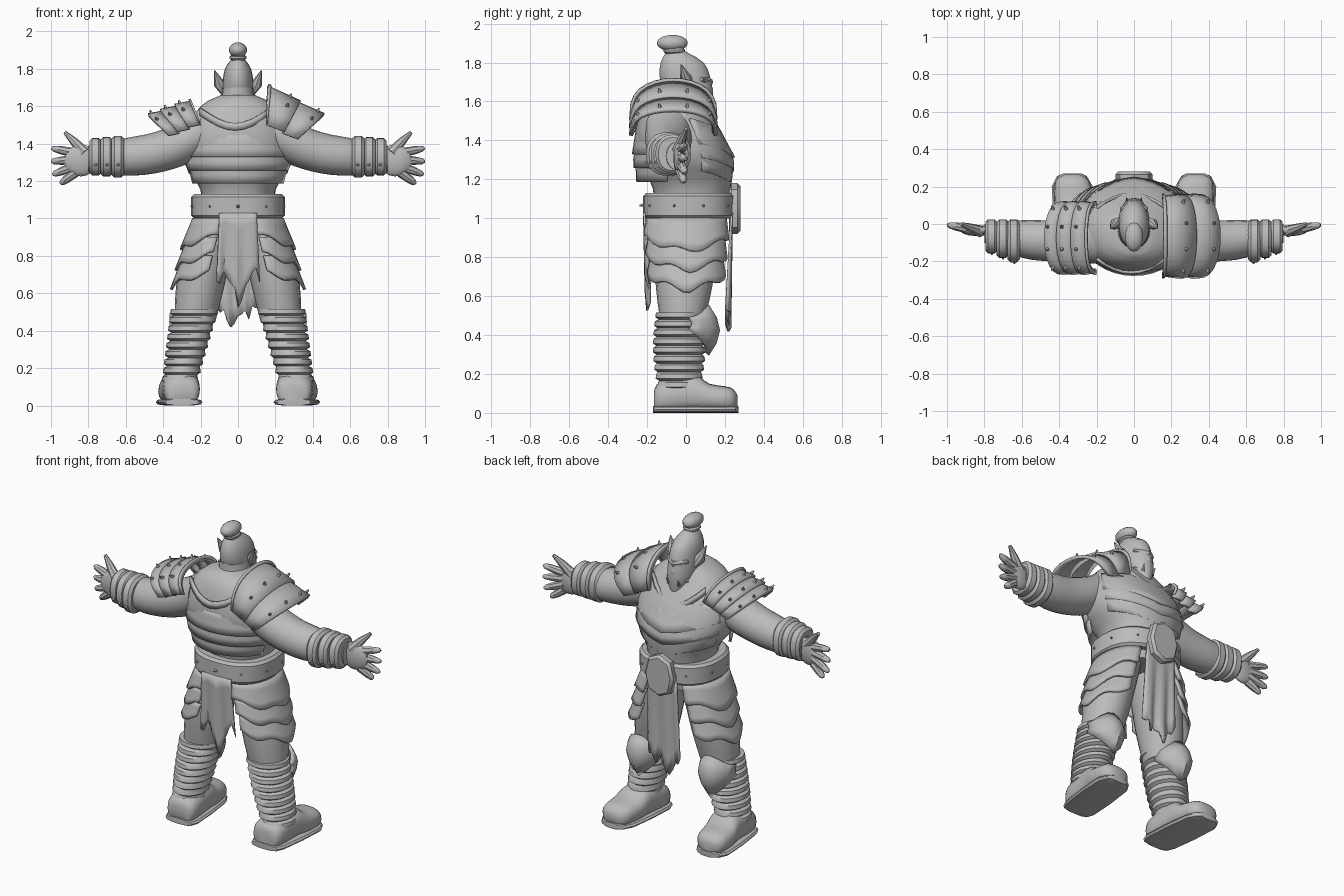
import bpy, bmesh, math, random
from math import sin, cos, pi, tau
from mathutils import Vector

random.seed(4)
if "Cube" in bpy.data.objects:
    bpy.data.objects.remove(bpy.data.objects["Cube"], do_unlink=True)

colour = (.5, .5, .5, 1)
grey = bpy.data.materials.new("plain_grey")
grey.use_nodes = True
grey.diffuse_color = colour
grey.node_tree.nodes["Principled BSDF"].inputs["Base Color"].default_value = colour


def mix(start, end, amount):
    return start + (end - start) * amount


def finish(name, bm, mirror=False, thickness=0):
    """Turn a bmesh into a shaded object, optionally thickened and mirrored."""
    if not thickness:
        bmesh.ops.recalc_face_normals(bm, faces=bm.faces)
    mesh = bpy.data.meshes.new(name)
    bm.to_mesh(mesh)
    bm.free()
    mesh.materials.append(grey)
    part = bpy.data.objects.new(name, mesh)
    bpy.context.collection.objects.link(part)
    if thickness:
        solidify = part.modifiers.new("thickness", "SOLIDIFY")
        solidify.thickness, solidify.offset = thickness, 0
    if mirror:
        part.modifiers.new("mirror", "MIRROR")
    bpy.ops.object.select_all(action="DESELECT")
    part.select_set(True)
    bpy.context.view_layer.objects.active = part
    bpy.ops.object.shade_smooth_by_angle(angle=math.radians(40))


def skin_rings(name, rings, mirror):
    """Join rings of points into one closed surface."""
    bm = bmesh.new()
    loops = [[bm.verts.new(point) for point in ring] for ring in rings]
    for lower, upper in zip(loops, loops[1:]):
        for i in range(len(lower)):
            bm.faces.new((lower[i - 1], lower[i], upper[i], upper[i - 1]))
    bm.faces.new(loops[0])
    bm.faces.new(loops[-1])
    finish(name, bm, mirror)


def spline(stations, steps):
    """Smooth curve through sparse stations."""
    padded = [stations[0], *stations, stations[-1]]
    result = []
    for a, b, c, d in zip(padded, padded[1:], padded[2:], padded[3:]):
        for step in range(steps):
            t = step / steps
            result.append([q + t / 2 * (r - p + t * (2 * p - 5 * q + 4 * r - s + t * (3 * (q - r) + s - p)))
                           for p, q, r, s in zip(a, b, c, d)])
    return result + [stations[-1]]


def loft(name, axis, stations, mirror=False, steps=3, sides=20, power=1):
    """Rounded sections: position, first radius, second radius, second centre, first centre."""
    stations = [(*station, 0, 0)[:5] for station in stations]
    rings = []
    for along, radius_a, radius_b, centre_b, centre_a in spline(stations, steps):
        ring = []
        for i in range(sides):
            c, s = cos(tau * i / sides), sin(tau * i / sides)
            a = centre_a + radius_a * math.copysign(abs(c) ** power, c)
            b = centre_b + radius_b * math.copysign(abs(s) ** power, s)
            ring.append({"x": (along, a, b), "y": (a, along, b), "z": (a, b, along)}[axis])
        rings.append(ring)
    skin_rings(name, rings, mirror)


def band(name, axis, low, high, radius_a, radius_b, centre_b, centre_a=0, mirror=False, sides=24, power=.85):
    """Short block with bevelled rims."""
    bevel = .015
    rims = ((low, bevel), (low + bevel, 0), (high - bevel, 0), (high, bevel))
    loft(name, axis, [(at, radius_a - cut, radius_b - cut, centre_b, centre_a) for at, cut in rims],
         mirror, 1, sides, power)


def blob(name, centre, radii, mirror=False):
    bm = bmesh.new()
    bmesh.ops.create_uvsphere(bm, u_segments=14, v_segments=9, radius=1)
    bmesh.ops.scale(bm, vec=radii, verts=bm.verts)
    bmesh.ops.translate(bm, vec=centre, verts=bm.verts)
    finish(name, bm, mirror)


def tube(name, points, radii, mirror=False, sides=8):
    """Round tapering tube through points."""
    points = [Vector(point) for point in points]
    whole = (points[-1] - points[0]).normalized()
    reference = Vector((1, 0, 0)) if abs(whole.y) > .7 else Vector((0, 1, 0))
    rings = []
    for k, (point, radius) in enumerate(zip(points, radii)):
        ahead = points[min(k + 1, len(points) - 1)] - points[max(k - 1, 0)]
        u = ahead.cross(reference).normalized()
        w = ahead.cross(u).normalized()
        rings.append([point + radius * (u * cos(tau * i / sides) + w * sin(tau * i / sides))
                      for i in range(sides)])
    skin_rings(name, rings, mirror)


def stud(name, base, direction, mirror=False):
    base = Vector(base)
    tube(name, (base, base + Vector(direction).normalized() * .025), (.012, .004), mirror, sides=5)


def shell(name, surface, columns, rows, thickness=.016, mirror=False):
    """Thick sheet given by surface(u, v) with u and v from 0 to 1."""
    bm = bmesh.new()
    grid = [[bm.verts.new(surface(i / columns, j / rows)) for j in range(rows + 1)] for i in range(columns + 1)]
    for left, right in zip(grid, grid[1:]):
        for j in range(rows):
            bm.faces.new((left[j], right[j], right[j + 1], left[j + 1]))
    finish(name, bm, mirror, thickness)


# Torso
loft("torso", "z", [(.95, .2, .18, .02), (1.15, .2, .2, .03), (1.3, .29, .24), (1.45, .29, .22, -.04),
                    (1.6, .2, .15, -.07), (1.66, .09, .1, -.06)], sides=28, power=.9)


# Overlapping breast and back plates with pointed lower edges
def torso_plate(label, side, tier):
    def surface(u, v):
        angle = mix(-1.2, 1.2, u)
        point = abs(angle) if side > 0 else .3
        z = 1.17 + .07 * tier + .06 * point + .13 * v
        above, below = max(0, z - 1.3), max(0, 1.3 - z)
        flare = .02 * (1 - v)
        depth = .24 + flare - above * .2 - below * .2
        return ((.28 + flare - below * .4) * sin(angle), side * depth * cos(angle) - .01 - above * .2, z)
    shell(f"{label}_plate_{tier}", surface, 14, 3)


for tier in range(3):
    torso_plate("breast", 1, tier)
    torso_plate("back", -1, tier)

# Belt, buckle and studs
band("belt", "z", 1, 1.13, .25, .235, .015)
band("buckle", "y", .22, .28, .1, .13, 1.05, sides=8)
for k in range(10):
    angle = tau * (k + .5) / 10
    stud(f"belt_stud_{k}", (.24 * cos(angle), .23 * sin(angle) + .015, 1.065), (cos(angle), sin(angle), 0))

# Neck, head, face, ears and topknot
loft("neck", "z", [(1.5, .15, .15, -.04), (1.6, .1, .11, -.03), (1.7, .08, .1, -.03)])
loft("head", "z", [(1.52, .03, .03, .1), (1.6, .075, .1, .04), (1.7, .083, .13), (1.8, .07, .11, -.02),
                   (1.87, .02, .03, -.06)])
for label, height, size in (("brow", 1.7, .02), ("mouth", 1.58, .015)):
    tube(label, [(x, .12 - abs(x) * .6, height + abs(x) * .2) for x in (-.07, -.03, 0, .03, .07)],
         (.01, size, size, size, .01))
blob("nose", (0, .12, 1.65), (.02, .02, .035))
tube("tusk", ((.035, .12, 1.57), (.04, .14, 1.61)), (.01, .002), True)
tube("ear", ((.07, .02, 1.67), (.1, 0, 1.72), (.125, -.025, 1.79)), (.02, .03, .003), True)
band("topknot_tie", "z", 1.84, 1.88, .045, .055, -.06, sides=12)
blob("topknot", (0, -.07, 1.9), (.05, .08, .042))

# Arms with wrapped, spiked bracers
loft("arm", "x", [(.2, .12, .13, 1.46, -.09), (.3, .12, .12, 1.4, -.09), (.45, .11, .11, 1.35, -.09),
                  (.6, .1, .1, 1.33, -.08), (.8, .05, .07, 1.32, -.05)], True)
for k in range(3):
    start, slim = mix(.61, .73, k / 2), .012 * k
    band(f"bracer_{k}", "x", start, start + .065, .115 - slim, .112 - slim / 2, 1.33, slim - .09, True)
    stud(f"bracer_spike_{k}", (start + .03, slim * 2 - .19, 1.29), (0, -1, -.3), True)

# Open hands with spread fingers
blob("palm", (.84, -.035, 1.31), (.09, .03, .085), True)
for k in range(4):
    base = Vector((.87, -.03, 1.35 - .035 * k))
    reach = Vector((cos(.2 - .28 * k), .2, sin(.2 - .28 * k))) * (.13 if k < 3 else .1)
    tube(f"finger_{k}", [base + reach * t for t in (0, .6, .9, 1)], (.026, .022, .016, .007), True)
tube("thumb", ((.82, -.04, 1.35), (.875, -.02, 1.41), (.925, 0, 1.46)), (.032, .023, .01), True)


# Shoulder guards: overlapping arched plates between an inner and an outer arch
def shoulder_guard(label, side, tiers, inner, outer, back, front):
    middle, half = (back + front) / 2, (front - back) / 2

    def arch(t, u, lift):
        x_top, z_top, x_base, z_base = [mix(a, b, t) for a, b in zip(inner, outer)]
        rise = max(0, sin(pi * u)) ** .65
        return Vector((side * mix(x_base, x_top, rise), middle - (half + lift) * cos(pi * u),
                       mix(z_base, z_top, rise) + lift))

    for tier in range(tiers):
        def surface(u, v):
            return arch(min(1, (tier + 1.15 * v) / tiers), u, .014 * v)
        shell(f"{label}_shoulder_plate_{tier}", surface, 14, 2, .02)
        for k in range(1, 5):
            u = k / 5
            stud(f"{label}_shoulder_rivet_{tier}_{k}", arch((tier + .8) / tiers, u, .015),
                 (side * .3, -cos(pi * u), sin(pi * u)))
    shell(f"{label}_shoulder_rim", lambda u, v: arch(.05 * v, u, .012), 14, 1, .02)


shoulder_guard("left", 1, 2, (.16, 1.7, .15, 1.5), (.46, 1.54, .32, 1.41), -.27, .14)
shoulder_guard("right", -1, 3, (.25, 1.62, .2, 1.5), (.48, 1.54, .37, 1.43), -.25, .1)

# Straps that hold the shoulder guards
for label, depth, bow, sag in (("chest", .16, -.3, .12), ("back", -.26, .3, .08)):
    shell(f"{label}_strap", lambda u, v: (mix(-.2, .17, u), depth + bow * (u - .5) ** 2,
                                          1.55 - sag * sin(pi * u) + .04 * v), 8, 1)

# Trousers
loft("trouser_leg", "z", [(.45, .11, .11, -.02, .23), (.65, .13, .145, -.01, .2),
                          (.85, .13, .16, 0, .16), (1.03, .1, .16, .01, .1)], True)


# Layered thigh guards with a dipping, ragged lower edge
def thigh_guard(tier):
    top = 1 - .1 * tier

    def surface(u, v):
        angle = mix(-1.6, 1.4, u)
        hem = top - .17 + .05 * abs(angle) + .015 * sin(u * 17 + tier)
        z = mix(top, hem, v)
        drop, flare = (1 - z) / .38, .025 * v
        return (mix(.09, .185, drop) + (.147 + flare) * cos(angle),
                (mix(.2, .165, drop) + flare) * sin(angle) + .005, z)
    shell(f"thigh_guard_{tier}", surface, 18, 4, mirror=True)


for tier in range(3):
    thigh_guard(tier)

# Shin wraps: a stack of bulging bands
wraps = []
for k in range(9):
    t = k / 8
    width, depth = mix(.09, .12, t), mix(.105, .115, t) + .018 * sin(pi * t)
    for offset, swell in ((0, -.01), (.012, .008), (.035, .004)):
        wraps.append((.12 + .045 * k + offset, width + swell, depth + swell, -.035, mix(.31, .235, t)))
loft("shin_wraps", "z", wraps, True, steps=1)


# Pointed knee guards
def knee_guard(u, v):
    angle = mix(-1.3, 1.3, u)
    return (.25 + .11 * sin(angle), (.13 + .055 * sin(pi * v)) * cos(angle) - .02,
            mix(.52 - .03 * cos(tau * u), .3 + .1 * abs(angle), v))


shell("knee_guard", knee_guard, 8, 4, .02, True)

# Boots and soles
loft("boot", "y", [(-.165, .06, .05, .06, .3), (-.13, .095, .08, .08, .3), (.04, .1, .095, .1, .31),
                   (.12, .105, .07, .08, .32), (.23, .09, .06, .07, .33), (.265, .04, .03, .06, .33)],
     True, power=.8)
loft("sole", "y", [(-.17, .07, .018, .018, .3), (-.12, .11, .018, .018, .3), (.2, .11, .018, .018, .33),
                   (.27, .05, .018, .018, .33)], True, steps=2, sides=12, power=.6)


# Torn loincloths, front and back
def loincloth(label, depth, low, side):
    tears = [random.uniform(0, .13) for column in range(13)]

    def surface(u, v):
        hem = low + .3 * abs(u - .5) + tears[round(u * 12)]
        return (mix(-.1, .1, u) * (1 + .15 * v), depth + side * v * (.012 * cos(u * 15) - .02), mix(1.03, hem, v))
    shell(f"{label}_loincloth", surface, 12, 6, .012)


loincloth("front", .235, .36, 1)
loincloth("back", -.215, .5, -1)
